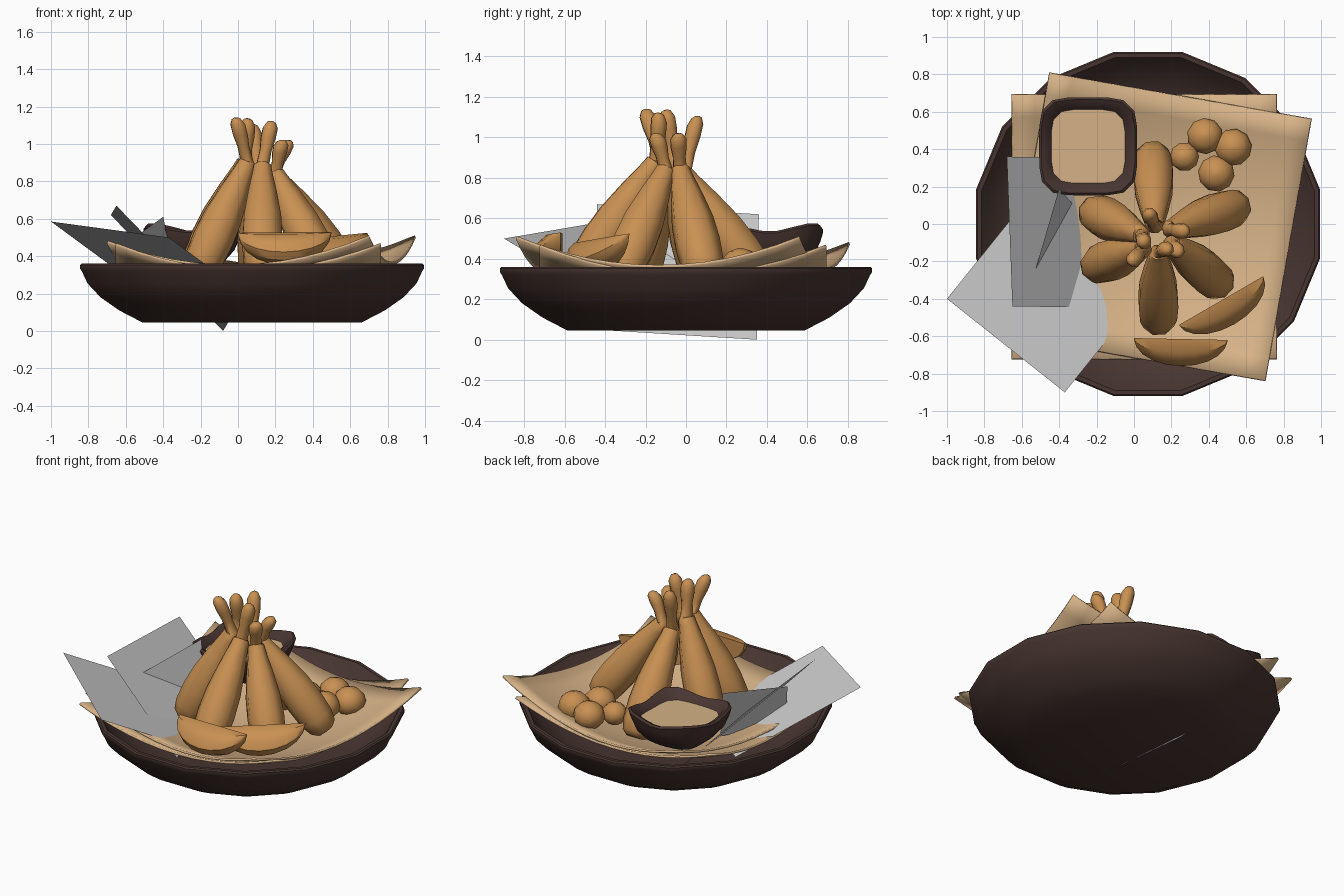
import bpy, bmesh, math
from math import pi, cos, sin
from mathutils import Vector

if "Cube" in bpy.data.objects:
    bpy.data.objects.remove(bpy.data.objects["Cube"])


def material(name, rgb):
    m = bpy.data.materials.new(name)
    m.diffuse_color = (*rgb, 1)
    m.use_nodes = True
    m.node_tree.nodes["Principled BSDF"].inputs["Base Color"].default_value = m.diffuse_color
    return m


WOOD = material("dark_wood", (0.065, 0.036, 0.031))
FRIED = material("fried_crust", (0.58, 0.28, 0.085))
PAPER = material("tan_paper", (0.68, 0.45, 0.245))


def make(name, verts, faces, mat=None, angle=40):
    me = bpy.data.meshes.new(name)
    me.from_pydata([tuple(v) for v in verts], [], faces)
    ob = bpy.data.objects.new(name, me)
    bpy.context.collection.objects.link(ob)
    if mat:
        me.materials.append(mat)
    if angle:
        bm = bmesh.new()
        bm.from_mesh(me)
        bmesh.ops.recalc_face_normals(bm, faces=bm.faces)
        bm.to_mesh(me)
        bm.free()
        bpy.ops.object.select_all(action='DESELECT')
        ob.select_set(True)
        bpy.context.view_layer.objects.active = ob
        bpy.ops.object.shade_smooth_by_angle(angle=math.radians(angle))
    return ob


def loft(name, rings, mat, angle=40):
    """Skin a list of equal closed rings and cap both ends."""
    n = len(rings[0])
    verts = [v for r in rings for v in r]
    faces = [(i * n + j, i * n + (j + 1) % n, (i + 1) * n + (j + 1) % n, (i + 1) * n + j)
             for i in range(len(rings) - 1) for j in range(n)]
    faces += [tuple(range(n))[::-1], tuple(range(len(verts) - n, len(verts)))]
    return make(name, verts, faces, mat, angle)


# Sixteen-sided plate
profile = [(0.585, .045), (0.71, .11), (0.81, .18), (0.88, .255), (0.91, .32), (0.92, .335),
           (0.92, .352), (0.912, .36), (0.89, .36), (0.86, .32), (0.78, .235), (0.66, .165), (0.5, .14)]
K = 1 / cos(pi / 16)
loft("plate", [[(0.075 + r * K * cos((j + .5) * pi / 8), r * K * sin((j + .5) * pi / 8), z)
                for j in range(16)] for r, z in profile], WOOD)


# Two curled paper sheets
def sheet(name, cx, cy, half, rot, z0, tilt):
    N = 12
    verts = []
    for i in range(N + 1):
        for j in range(N + 1):
            x, y = half * (2 * i / N - 1), half * (2 * j / N - 1)
            verts.append((cx + x * cos(rot) - y * sin(rot), cy + x * sin(rot) + y * cos(rot),
                          z0 + 0.28 * (x * x + y * y) + tilt * x))
    faces = [(i * (N + 1) + j, (i + 1) * (N + 1) + j, (i + 1) * (N + 1) + j + 1, i * (N + 1) + j + 1)
             for i in range(N) for j in range(N)]
    ob = make(name, verts, faces, PAPER)
    mod = ob.modifiers.new("thickness", 'SOLIDIFY')
    mod.thickness = 0.014


sheet("paper_lower", 0.055, -0.015, 0.71, 0.0, 0.175, 0)
sheet("paper_upper", 0.125, -0.015, 0.713, math.radians(-10), 0.2, .02)


# Rounded-square dip bowl with raised corners
def square_ring(h, z, lift):
    out = []
    for j in range(24):
        a = (j + .5) * pi / 12
        c, s = cos(a), sin(a)
        k = (abs(c) ** 4.5 + abs(s) ** 4.5) ** (-1 / 4.5)
        out.append((-0.245 + h * k * c, 0.415 + h * k * s, z + (lift + .04 * h * s) * sin(2 * a) ** 2))
    return out


loft("dip_bowl", [square_ring(*p) for p in
                  [(.10, .335, 0), (.17, .37, 0), (.225, .43, .01), (.25, .485, .025), (.262, .525, .035),
                   (.25, .535, .035), (.225, .525, .025), (.2, .50, .01), (.18, .48, 0)]], WOOD)
make("dip_sauce", square_ring(.197, .503, 0.005), [tuple(range(24))], PAPER, 0)


# Drumsticks stacked into a cone, narrow bones upward
def drumstick(name, base, neck, tip):
    base, neck, tip = Vector(base), Vector(neck), Vector(tip)
    parts = [(0, .055), (.04, .088), (.14, .107), (.32, .114), (.52, .107), (.74, .083), (.93, .057), (1, .05)]
    bone = [(.03, .036), (.35, .033), (.62, .042), (.85, .042), (.97, .026), (1, .012)]
    d0, d1 = (neck - base).normalized(), (tip - neck).normalized()
    rings = []
    for start, end, d, prof in ((base, neck, d0, parts), (neck, tip, (d0 + 2 * d1).normalized(), bone)):
        u = d.cross(Vector((0.3, 1, 0))).normalized()
        v = d.cross(u)
        for t, r in prof:
            c = start.lerp(end, t)
            rings.append([c + (u * cos(k * pi / 4) + v * sin(k * pi / 4)) * r for k in range(8)])
    loft(name, rings, FRIED, 60)


for nm, b, n, t in [
        ("back", (.10, .39, .26), (.11, -.01, .82), (.08, .055, 1.105)),
        ("right", (.57, .10, .30), (.19, -.03, .84), (.27, -.04, 1.02)),
        ("front_right", (.47, -.33, .30), (.20, -.10, .84), (.235, -.15, 1.02)),
        ("front", (.13, -.54, .30), (.13, -.15, .88), (.18, -.13, 1.12)),
        ("front_left", (-.22, -.23, .30), (.05, -.13, .90), (-.01, -.20, 1.14)),
        ("left", (-.23, .07, .30), (.04, -.06, .90), (.055, -.10, 1.135))]:
    drumstick("drumstick_" + nm, b, n, t)

# Fried balls
for i, (x, y, r) in enumerate([(.27, .36, .078), (.38, .47, .097), (.53, .41, .1), (.44, .27, .098)]):
    rings = []
    for k in range(7):
        a = -pi / 2 + 0.12 + k * (pi - 0.24) / 6
        rings.append([(x + r * cos(a) * cos(j * pi / 5 + i), y + r * cos(a) * sin(j * pi / 5 + i),
                       .365 + r * .9 * sin(a)) for j in range(10)])
    loft("fried_ball_%d" % (i + 1), rings, FRIED, 50)


# Boat-shaped potato wedges
def wedge(name, a, b):
    a, b = Vector(a), Vector(b)
    mid, half = (a + b) / 2, (b - a) / 2
    out = Vector((half.y, -half.x, 0)).normalized()
    section = [(0, 0), (.075, -.01), (.125, -.055), (.145, -.105), (.12, -.15), (.06, -.175), (0, -.165)]
    rings = []
    for k in range(11):
        s = -cos(k * pi / 10)
        w = max(0.04, math.sqrt(max(0, 1 - s * s)))
        rings.append([mid + half * s + out * (p * w) + Vector((0, 0, q * w)) for p, q in section])
    loft(name, rings, FRIED, 35)


wedge("potato_wedge_front", (0, -.61, .525), (.5, -.62, .53))
wedge("potato_wedge_side", (.24, -.54, .48), (.69, -.28, .525))


# Flat grey garnish sheets: corner plus two edge vectors
def card(name, p, u, v):
    p, u, v = Vector(p), Vector(u), Vector(v)
    make(name, [p, p + u, p + u + v, p + v], [(0, 1, 2, 3)], None, 0)


card("garnish_front", (-1, -.4, .585), (.63, -.5, -.085), (.49, .61, -.36))
card("garnish_left", (-.68, .36, .62), (.03, -.80, .05), (.60, -.01, -.62))
card("garnish_upright", (-.40, .19, .61), (-.14, -.48, -.10), (.07, -.08, -.33))
